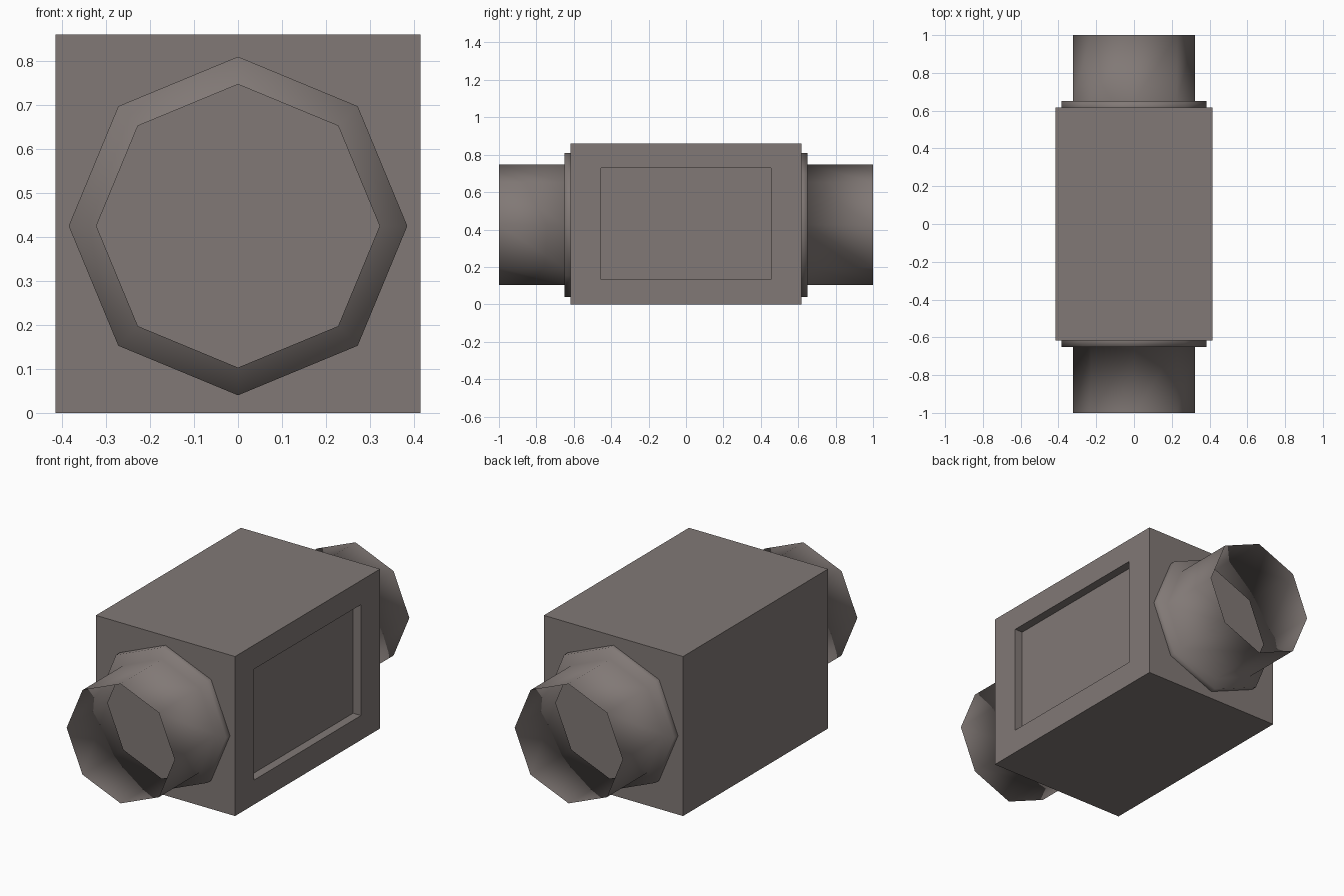
import bpy, bmesh, math
from mathutils import Matrix, Vector

if "Cube" in bpy.data.objects:
    bpy.data.objects.remove(bpy.data.objects["Cube"])

metal = bpy.data.materials.new("warm grey metal")
metal.diffuse_color = (0.22, 0.19, 0.18, 1)
metal.use_nodes = True
metal.node_tree.nodes["Principled BSDF"].inputs["Base Color"].default_value = metal.diffuse_color

AXIS_Z = 0.425


def finish(name, bm, smooth=False):
    mesh = bpy.data.meshes.new(name)
    for f in bm.faces:
        f.smooth = smooth
    bm.to_mesh(mesh)
    bm.free()
    mesh.materials.append(metal)
    obj = bpy.data.objects.new(name, mesh)
    bpy.context.collection.objects.link(obj)
    return obj


# Housing: box with a recessed panel on the right side only
bm = bmesh.new()
bmesh.ops.create_cube(bm, size=1, matrix=Matrix.Translation((0, 0, 0.43))
                      @ Matrix.Diagonal((0.83, 1.236, 0.86, 1)))
bm.normal_update()
side = next(f for f in bm.faces if f.normal.x > 0.9)
for x in (0.415, 0.368):
    bmesh.ops.inset_individual(bm, faces=[side], thickness=0.05)
    for v in side.verts:
        v.co = Vector((x, math.copysign(0.455, v.co.y),
                       0.73 if v.co.z > 0.43 else 0.132))
bm.normal_update()
finish("housing", bm)


# Open thin-walled octagonal pipe with a stepped collar at each end
def pipe(name, s):
    bm = bmesh.new()
    rings = []
    for y, r in ((0.618, 0.385), (0.65, 0.385), (0.65, 0.322), (1.0, 0.322)):
        rings.append([bm.verts.new((r * math.cos(i * math.pi / 4), s * y,
                                    AXIS_Z + r * math.sin(i * math.pi / 4)))
                      for i in range(8)])
    for a, b in zip(rings, rings[1:]):
        for i in range(8):
            j = (i + 1) % 8
            quad = [a[i], a[j], b[j], b[i]]
            bm.faces.new(quad[::-1] if s > 0 else quad)
    bm.normal_update()
    finish(name, bm, smooth=True)


pipe("front_pipe", -1)
pipe("back_pipe", 1)
